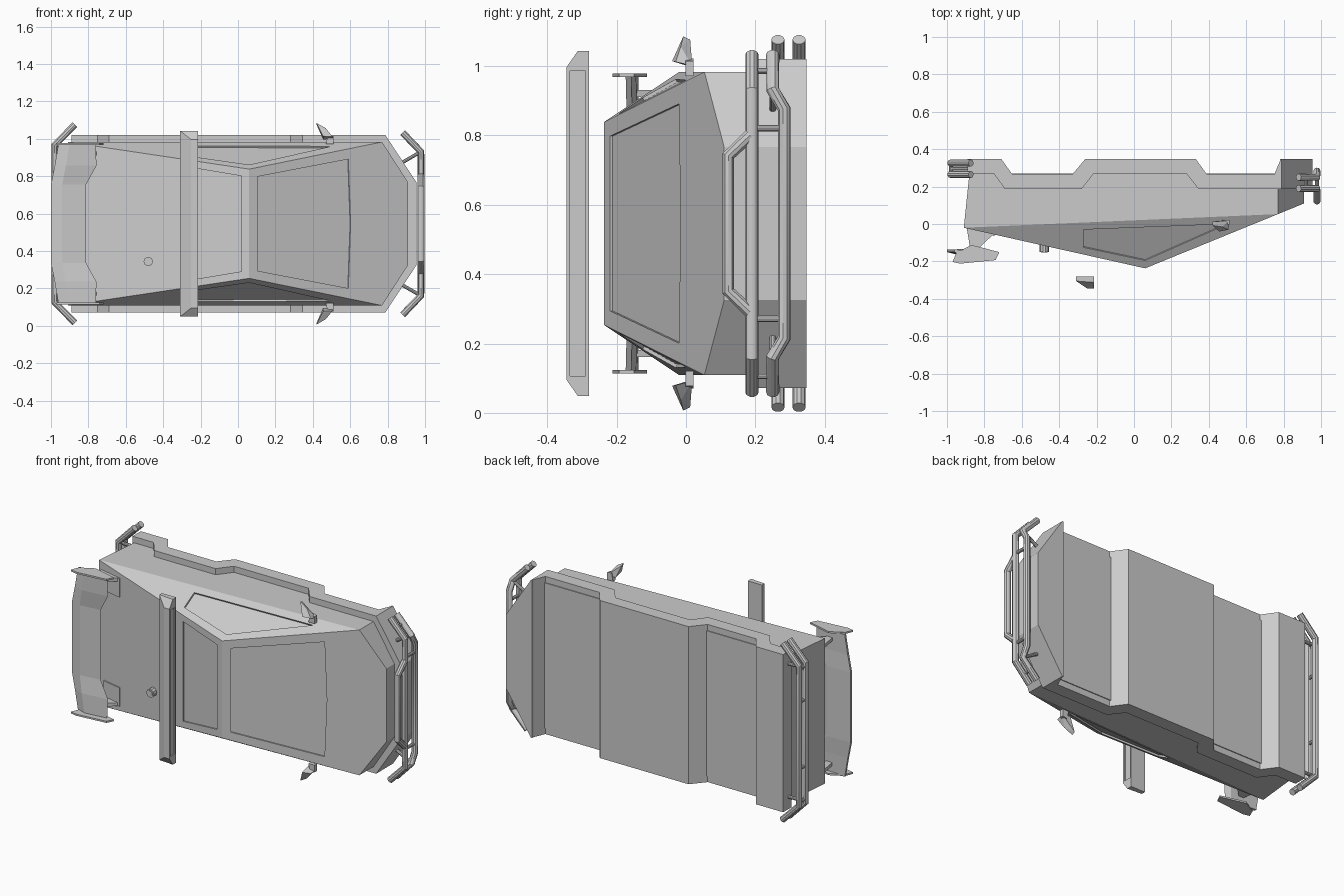
import bpy, bmesh
from mathutils import Vector

if "Cube" in bpy.data.objects:
    bpy.data.objects.remove(bpy.data.objects["Cube"])

C = 0.546  # mid plane of the vehicle (it lies on its side, roof towards -y)


def finish(name, bm):
    bmesh.ops.recalc_face_normals(bm, faces=bm.faces)
    me = bpy.data.meshes.new(name)
    bm.to_mesh(me)
    bm.free()
    ob = bpy.data.objects.new(name, me)
    bpy.context.collection.objects.link(ob)
    return ob


def hull(name, pts):
    """Convex solid; points are (x, y, offset from mid plane)."""
    bm = bmesh.new()
    for x, y, w in pts:
        bm.verts.new((x, y, C + w))
    bmesh.ops.convex_hull(bm, input=bm.verts)
    bmesh.ops.dissolve_limit(bm, angle_limit=0.02, verts=bm.verts, edges=bm.edges)
    return finish(name, bm)


def loft(name, loops):
    bm = bmesh.new()
    rows = [[bm.verts.new((x, y, C + w)) for x, y, w in l] for l in loops]
    n = len(rows[0])
    for a, b in zip(rows, rows[1:]):
        for i in range(n):
            bm.faces.new((a[i], a[(i + 1) % n], b[(i + 1) % n], b[i]))
    bm.faces.new(rows[0])
    bm.faces.new(rows[-1])
    return finish(name, bm)


def prism(name, profile, w0, w1):
    return loft(name, [[(x, y, w) for x, y in profile] for w in (w0, w1)])


def cut(target, pts, normal, depth):
    """Sink a shallow recess with the given outline."""
    n = Vector(normal).normalized()
    if n.dot(Vector((0, -1, 0))) < 0:
        n = -n
    cutter = loft("cutter", [[Vector(p) + n * d for p in pts] for d in (0.03, -depth)])
    cutter.hide_render = True
    mod = target.modifiers.new("recess", 'BOOLEAN')
    mod.operation, mod.object, mod.solver = 'DIFFERENCE', cutter, 'EXACT'
    bpy.context.view_layer.objects.active = target
    bpy.ops.object.modifier_apply(modifier=mod.name)
    bpy.data.objects.remove(cutter)


def tube(name, pts, r=0.019):
    cu = bpy.data.curves.new(name, 'CURVE')
    cu.dimensions = '3D'
    cu.bevel_depth, cu.bevel_resolution, cu.use_fill_caps = r, 3, True
    sp = cu.splines.new('POLY')
    sp.points.add(len(pts) - 1)
    for p, (x, y, w) in zip(sp.points, pts):
        p.co = (x, y, C + w, 1)
    ob = bpy.data.objects.new(name, cu)
    bpy.context.collection.objects.link(ob)
    bpy.ops.object.select_all(action='DESELECT')
    ob.select_set(True)
    bpy.context.view_layer.objects.active = ob
    bpy.ops.object.convert(target='MESH')
    bpy.ops.object.shade_smooth_by_angle(angle=0.6)


def mirrored(half):
    """Complete a path given from one end to the mid plane."""
    return half + [(x, y, -w) for x, y, w in reversed(half)]


# Faceted body shell
R, P, F = (-0.91, -0.02, 0.437), (0.06, -0.237, 0.292), (0.77, 0.053, 0.437)
half = [R, P, F, (0.91, 0.1102, 0.22), (-0.88, 0.27, 0.437), (0.77, 0.27, 0.437), (0.91, 0.27, 0.22)]
body = hull("body", half + [(x, y, -w) for x, y, w in half])


def roof_y(x):
    a, b = (R, P) if x < P[0] else (P, F)
    return a[1] + (b[1] - a[1]) * (x - a[0]) / (b[0] - a[0])


# Window recesses: windshield, rear roof panel, both side windows
for outline in ([(0.105, 0.252), (0.59, 0.345), (0.602, 0), (0.59, -0.345), (0.105, -0.252)],
                [(-0.25, 0.30), (0.018, 0.255), (0.018, -0.255), (-0.25, -0.30)]):
    pts = [(x, roof_y(x), w) for x, w in outline]
    e = Vector(pts[1]) - Vector(pts[0])
    cut(body, pts, (e.y, -e.x, 0), 0.008)
for s in (1, -1):
    r, p, f = (Vector((q[0], q[1], q[2] * s)) for q in (R, P, F))
    n = (p - r).cross(f - r)
    pts = [(x, y, r.z - (n.x * (x - r.x) + n.y * (y - r.y)) / n.z)
           for x, y in ((-0.27, -0.03), (0.5, 0.0), (0.06, -0.195), (-0.27, -0.125))]
    cut(body, pts, n, 0.01)

# Lower cladding with wheel-arch steps, full width
lower = [(-0.89, 0.348), (-0.71, 0.348), (-0.65, 0.265), (-0.33, 0.265), (-0.26, 0.348),
         (0.33, 0.348), (0.39, 0.265), (0.75, 0.265), (0.785, 0.348)]
upper = [(0.785, 0.187), (0.345, 0.187), (0.28, 0.27), (-0.215, 0.27), (-0.28, 0.187),
         (-0.69, 0.187), (-0.75, 0.27), (-0.89, 0.27)]
prism("lower_cladding", lower + upper, -0.474, 0.474)

# Front bumper block with chamfered corners
hull("front_bumper", [(x, y, s * w) for x, w in ((0.78, 0.474), (0.788, 0.474), (0.955, 0.22))
                      for y in (0.187, 0.348) for s in (1, -1)])

# Front bull bar
X = 0.978
tube("bull_bar_upper", mirrored([(0.88, 0.19, 0.487), (X, 0.19, 0.385)]))
tube("bull_bar_lower", mirrored([(0.88, 0.25, 0.487), (X, 0.25, 0.385), (X, 0.283, 0.33)]))
tube("bull_bar_hoop", mirrored([(X, 0.185, 0.255), (X, 0.122, 0.195)]))

# Rear bar
for y in (0.265, 0.326):
    tube("rear_bar", mirrored([(-0.872, y, 0.53), (-0.98, y, 0.42)]))

for s in (1, -1):
    # Bar connectors
    tube("bull_bar_link", [(X, 0.19, s * 0.275), (X, 0.283, s * 0.275)], 0.01)
    tube("bull_bar_end_link", [(0.92, 0.19, s * 0.44), (0.92, 0.25, s * 0.44)], 0.009)
    tube("bull_bar_mount", [(X, 0.25, s * 0.385), (0.83, 0.25, s * 0.3)], 0.01)
    for w in (0.2, 0.4):
        tube("rear_bar_link", [(-0.978, 0.265, s * w), (-0.978, 0.326, s * w)], 0.01)
    tube("rear_bar_mount", [(-0.98, 0.295, s * 0.4), (-0.86, 0.295, s * 0.4)], 0.01)

    # Side mirrors: stem and wedge head
    hull("mirror_stem", [(x, y, s * w) for x, w in ((0.47, 0.425), (0.51, 0.425), (0.48, 0.475), (0.51, 0.468))
                         for y in (-0.002, 0.022)])
    hull("mirror_head", [(x, y, s * w) for x, y, w in
                         ((0.42, -0.008, 0.539), (0.42, 0.012, 0.53), (0.455, -0.04, 0.468), (0.455, 0.018, 0.45),
                          (0.47, -0.015, 0.51), (0.505, -0.03, 0.466), (0.51, 0.018, 0.455))])

    # Spoiler end plates, struts and feet
    prism("spoiler_end_plate", [(-0.97, -0.203), (-0.95, -0.155), (-0.87, -0.112), (-0.72, -0.15),
                                (-0.74, -0.193), (-0.93, -0.212)], s * 0.422, s * 0.432)
    prism("spoiler_strut", [(-0.895, -0.015), (-0.745, -0.05), (-0.80, -0.10), (-0.85, -0.15), (-0.875, -0.14)],
          s * 0.365, s * 0.385)
    prism("spoiler_foot", [(-0.87, -0.02), (-0.745, -0.048), (-0.745, -0.064), (-0.87, -0.036)],
          s * 0.272, s * 0.385)

# Rear spoiler wing
wing = [(0.427, -0.96, -0.76, -0.158), (0.31, -0.98, -0.757, -0.155), (0.21, -1.0, -0.812, -0.145)]
wing += [(-w, a, b, y) for w, a, b, y in reversed(wing)]
loft("spoiler_wing", [[(a, -0.15, w), (a + 0.06, y - 0.016, w), (b, y, w), (b - 0.03, y + 0.014, w),
                       (a, -0.137, w)] for w, a, b, y in wing])

# Roof light bar with sunken front lens
bar = [(-0.31, -0.28, 0.497), (-0.215, -0.28, 0.497), (-0.31, -0.305, 0.497), (-0.215, -0.312, 0.497),
       (-0.25, -0.345, 0.45), (-0.215, -0.345, 0.45)]
light = hull("light_bar", bar + [(x, y, -w) for x, y, w in bar])
cut(light, [(-0.215, y, w) for y, w in ((-0.335, -0.44), (-0.335, 0.44), (-0.29, 0.44), (-0.29, -0.44))],
    (1, 0, 0), 0.008)

# Fuel cap knob on the rear deck
tube("deck_knob", [(-0.48, -0.10, -0.202), (-0.48, -0.15, -0.202)], 0.025)
tube("deck_knob_tip", [(-0.48, -0.14, -0.202), (-0.48, -0.153, -0.202)], 0.017)
